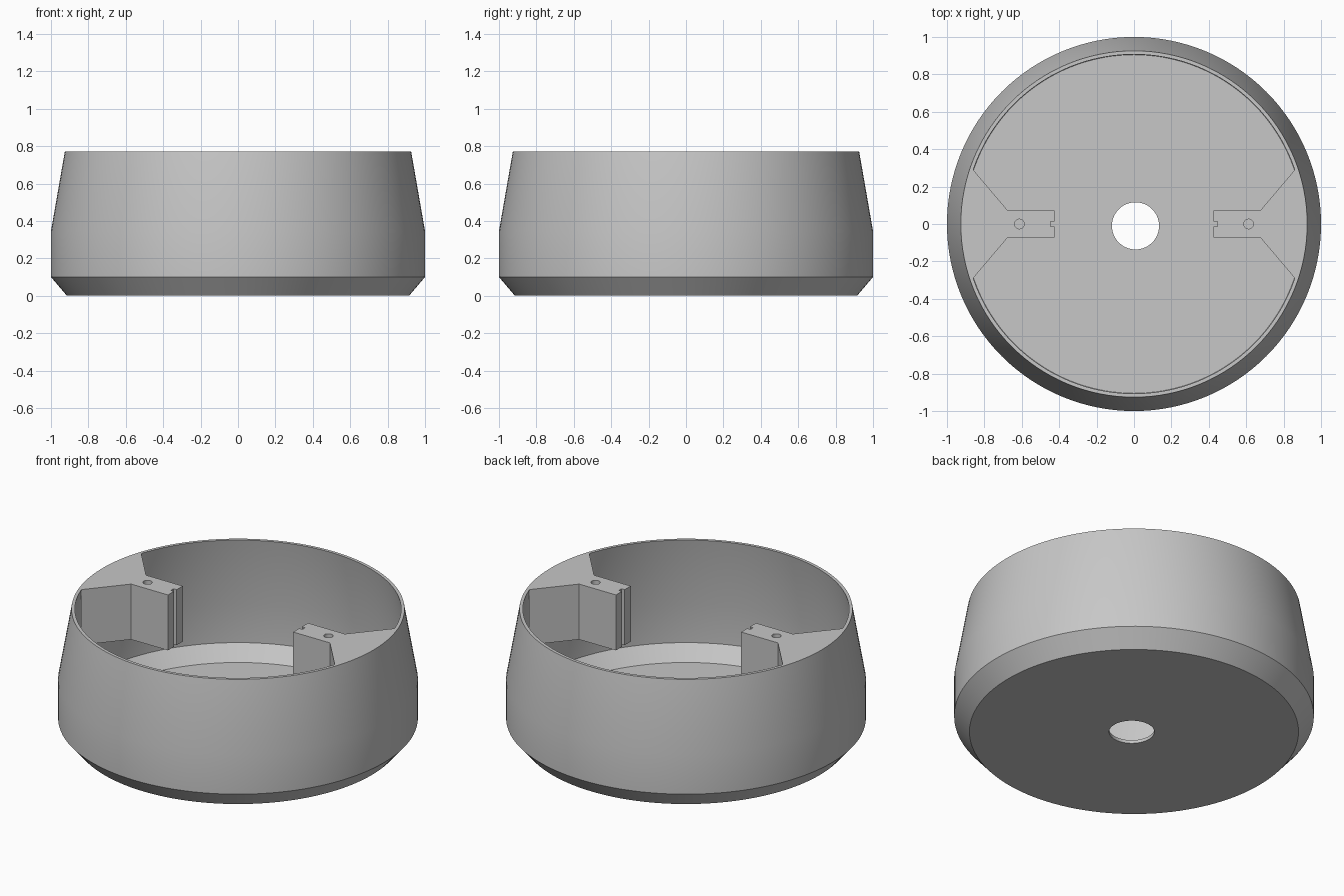
import bpy, bmesh, math
from mathutils import Vector

cube = bpy.data.objects.get("Cube")
if cube:
    bpy.data.objects.remove(cube, do_unlink=True)

SEGMENTS = 128
HEIGHT = 0.77

grey = bpy.data.materials.new("plain grey")
grey.use_nodes = True
grey.diffuse_color = (0.57, 0.57, 0.57, 1)
grey.node_tree.nodes["Principled BSDF"].inputs["Base Color"].default_value = grey.diffuse_color


def make_object(name, bm):
    bmesh.ops.recalc_face_normals(bm, faces=bm.faces)
    mesh = bpy.data.meshes.new(name)
    bm.to_mesh(mesh)
    bm.free()
    mesh.materials.append(grey)
    obj = bpy.data.objects.new(name, mesh)
    bpy.context.collection.objects.link(obj)
    return obj


def select_only(obj):
    bpy.ops.object.select_all(action='DESELECT')
    obj.select_set(True)
    bpy.context.view_layer.objects.active = obj


def smooth(obj):
    select_only(obj)
    bpy.ops.object.shade_smooth_by_angle(angle=math.radians(30))


def revolve(name, profile):
    """Closed shell from (radius, z, centre x, centre y) rings."""
    bm = bmesh.new()
    rings = []
    for r, z, cx, cy in profile:
        angles = [math.tau * i / SEGMENTS for i in range(SEGMENTS)]
        rings.append([bm.verts.new((cx + r * math.cos(a), cy + r * math.sin(a), z)) for a in angles])
    for k, ring in enumerate(rings):
        after = rings[(k + 1) % len(rings)]
        for i in range(SEGMENTS):
            j = (i + 1) % SEGMENTS
            bm.faces.new((ring[i], ring[j], after[j], after[i]))
    return make_object(name, bm)


def prism(name, outline, bottom, top):
    bm = bmesh.new()
    face = bm.faces.new([bm.verts.new((x, y, bottom)) for x, y in outline])
    made = bmesh.ops.extrude_face_region(bm, geom=[face])["geom"]
    bmesh.ops.translate(bm, vec=Vector((0, 0, top - bottom)),
                        verts=[v for v in made if isinstance(v, bmesh.types.BMVert)])
    return make_object(name, bm)


# Thin-walled bowl with a slightly off-centre cable hole in its floor
hole = (0.008, -0.01)
wall = [(0.915, 0), (1, 0.1), (1, 0.345), (0.926, HEIGHT),
        (0.907, HEIGHT), (0.98, 0.345), (0.98, 0.107), (0.905, 0.02)]
profile = [(0.126, 0, *hole)] + [(r, z, 0, 0) for r, z in wall] + [(0.126, 0.02, *hole)]
smooth(revolve("bowl_shell", profile))

# Screw mounts: notched tab flaring out to meet the rim
RIM = 0.91
spread = math.atan2(0.29, 0.86)
half = [(0.447, 0.013), (0.425, 0.013), (0.425, 0.072), (0.675, 0.072), (0.86, 0.29)]
arc = [(RIM * math.cos(a), RIM * math.sin(a))
       for a in (spread * (1 - i / 8) for i in range(17))]
outline = half + arc + [(x, -y) for x, y in reversed(half)]

for side, sign in (("left", 1), ("right", -1)):
    mount = prism(side + "_screw_mount", [(sign * x, y) for x, y in outline], 0.43, HEIGHT)
    circle = [(sign * 0.613 + 0.026 * math.cos(math.tau * i / 24),
               0.026 * math.sin(math.tau * i / 24)) for i in range(24)]
    cutter = prism("screw_hole_cutter", circle, 0.53, HEIGHT + 0.1)
    cutter.hide_render = True
    cut = mount.modifiers.new("screw hole", 'BOOLEAN')
    cut.operation = 'DIFFERENCE'
    cut.solver = 'EXACT'
    cut.object = cutter
    select_only(mount)
    bpy.ops.object.modifier_apply(modifier=cut.name)
    bpy.data.objects.remove(cutter, do_unlink=True)
    smooth(mount)
